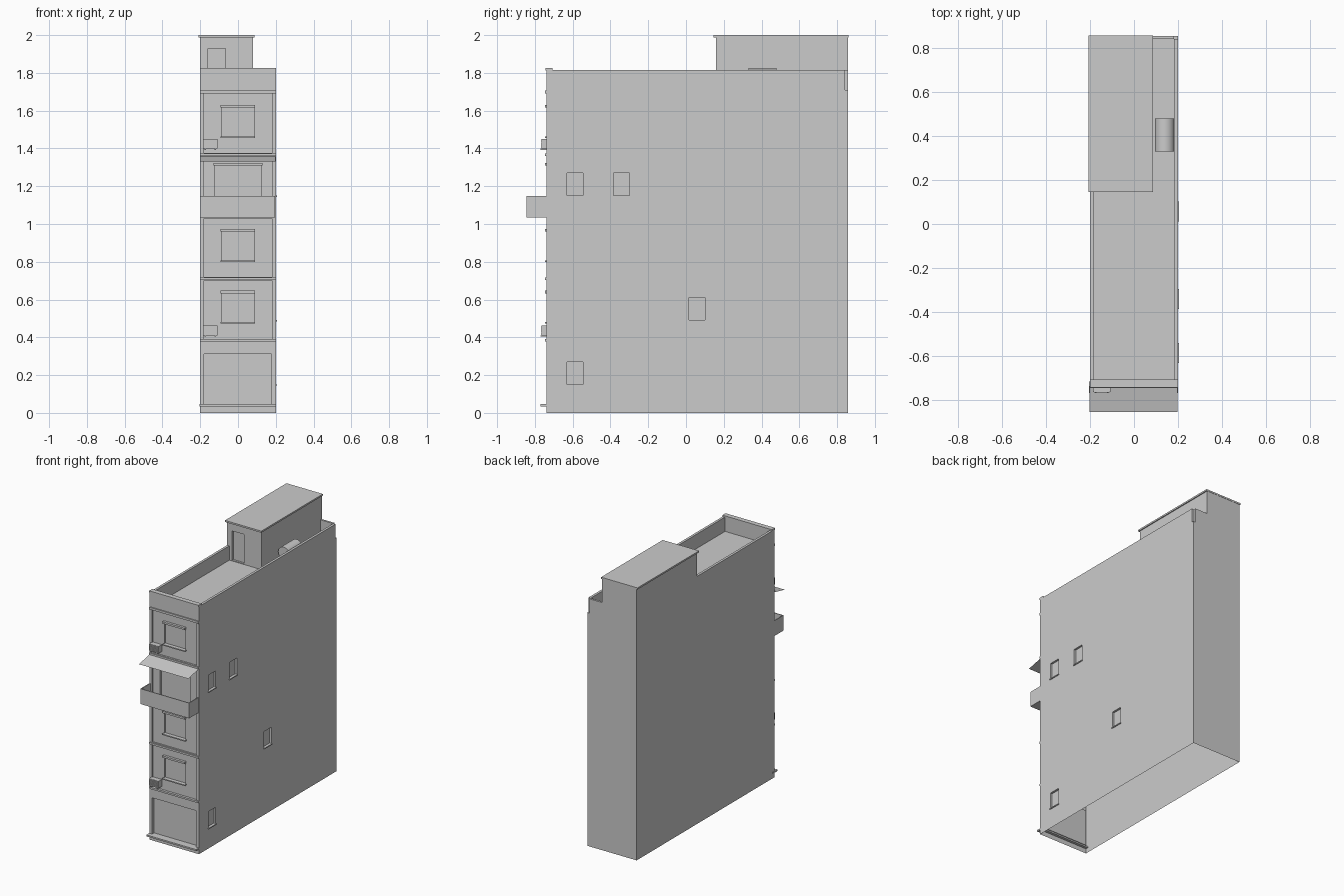
import bpy, bmesh, math
from mathutils import Matrix, Vector

if "Cube" in bpy.data.objects:
    bpy.data.objects.remove(bpy.data.objects["Cube"])

FRONT = -0.738


def make(name, bm):
    me = bpy.data.meshes.new(name)
    bm.to_mesh(me)
    bm.free()
    ob = bpy.data.objects.new(name, me)
    bpy.context.collection.objects.link(ob)
    return ob


def boxes(name, *extents):
    """One object from boxes given as (x0, x1, y0, y1, z0, z1)."""
    bm = bmesh.new()
    for x0, x1, y0, y1, z0, z1 in extents:
        mid = Vector(((x0 + x1) / 2, (y0 + y1) / 2, (z0 + z1) / 2))
        size = Vector((x1 - x0, y1 - y0, z1 - z0))
        bmesh.ops.create_cube(bm, size=1, matrix=Matrix.Translation(mid) @ Matrix.Diagonal(size.to_4d()))
    return make(name, bm)


def carve(ob, cuts):
    """Cut each box out of ob, then bake the result."""
    cutters = []
    for c in cuts:
        cutter = boxes("cutter", c)
        cutter.hide_render = True
        mod = ob.modifiers.new("cut", 'BOOLEAN')
        mod.operation, mod.solver, mod.object = 'DIFFERENCE', 'EXACT', cutter
        cutters.append(cutter)
    bpy.context.view_layer.update()
    dg = bpy.context.evaluated_depsgraph_get()
    baked = bpy.data.meshes.new_from_object(ob.evaluated_get(dg))
    ob.modifiers.clear()
    ob.data = baked
    for c in cutters:
        bpy.data.objects.remove(c)


# Layout: facade panels and windows as z ranges, side windows as (y, z) corners
panels = [(0.39, 0.70), (0.72, 1.03), (1.045, 1.33), (1.375, 1.69)]
windows = [(0.477, 0.645), (0.803, 0.972), (1.46, 1.628)]
side_windows = [(-0.63, 1.147), (-0.385, 1.147), (0.015, 0.487), (-0.63, 0.147)]

# Main body with roof well, facade recesses and side windows
body = boxes("building_body", (-0.2, 0.2, FRONT, 0.857, 0, 1.815))
cuts = [(-0.182, 0.182, -0.712, 0.842, 1.71, 2.1),
        (-0.3, 0.08, 0.16, 1.0, 1.71, 2.1),
        (0.182, 0.3, 0.842, 1.0, 1.71, 2.1),
        (-0.18, 0.178, -1, FRONT + 0.025, 0.045, 0.312)]
cuts += [(-0.181, 0.181, -1, FRONT + 0.01, a, b) for a, b in panels]
cuts += [(-0.087, 0.085, -1, FRONT + 0.025, a, b) for a, b in windows]
cuts += [(-0.123, 0.123, -1, FRONT + 0.028, 1.05, 1.315)]
cuts += [(0.185, 0.3, y, y + 0.085, z, z + 0.123) for y, z in side_windows]
carve(body, cuts)

# The shell is open underneath
bm = bmesh.new()
bm.from_mesh(body.data)
under = [f for f in bm.faces if f.normal.z < -0.9 and f.calc_center_median().z < 0.001]
bmesh.ops.delete(bm, geom=under, context='FACES')
bm.to_mesh(body.data)
bm.free()

# Front coping and entrance step
boxes("front_coping", (-0.2, 0.2, -0.744, -0.708, 1.812, 1.826))
boxes("entrance_step", (-0.204, 0.2, -0.77, FRONT + 0.02, 0.035, 0.046))

# Thin floor bands across the facade
boxes("floor_bands", *[(-0.2, 0.2, FRONT - 0.008, FRONT + 0.005, a, b)
                       for a, b in [(0.377, 0.39), (0.703, 0.717), (1.36, 1.373), (1.692, 1.708)]])

# Window lintels and sills
trim = []
for a, b in windows:
    trim.append((-0.092, 0.09, FRONT - 0.008, FRONT + 0.02, b - 0.012, b + 0.002))
    trim.append((-0.093, 0.091, FRONT - 0.008, FRONT + 0.02, a - 0.004, a + 0.004))
trim.append((-0.13, 0.13, FRONT - 0.008, FRONT + 0.02, 1.31, 1.322))
boxes("front_window_trim", *trim)
boxes("side_window_sills", *[(0.186, 0.206, y - 0.003, y + 0.088, z - 0.003, z + 0.004)
                             for y, z in side_windows])

# Balcony: floor, front and side parapets
boxes("balcony",
      (-0.2, 0.195, -0.845, FRONT, 1.035, 1.045),
      (-0.2, 0.195, -0.845, -0.839, 1.045, 1.147),
      (-0.2, -0.194, -0.839, FRONT, 1.045, 1.147),
      (0.189, 0.195, -0.839, FRONT, 1.045, 1.147))

# Sloping sheet awning above the balcony
bm = bmesh.new()
bm.faces.new([bm.verts.new(v) for v in [(-0.202, -0.857, 1.33), (0.198, -0.857, 1.33),
                                        (0.198, FRONT, 1.357), (-0.202, FRONT, 1.357)]])
make("awning", bm)

# Wall-mounted air conditioners: case, grille slats and brackets
for i, z in enumerate((0.405, 1.393)):
    parts = [(-0.186, -0.108, -0.765, FRONT + 0.01, z + 0.006, z + 0.057)]
    parts += [(-0.183, -0.111, -0.768, -0.764, z + 0.010 + k * 0.006, z + 0.013 + k * 0.006)
              for k in range(8)]
    parts += [(x, x + 0.008, -0.769, FRONT + 0.01, z, z + 0.006) for x in (-0.178, -0.124)]
    boxes(f"air_conditioner_{i + 1}", *parts)

# Rooftop stair house with recessed door and slab roof
house = boxes("stair_house", (-0.2, 0.08, 0.16, 0.857, 1.71, 1.99))
carve(house, [(-0.16, -0.065, 0, 0.175, 1.715, 1.93)])
boxes("stair_house_roof", (-0.208, 0.087, 0.146, 0.859, 1.988, 2.0))

# Horizontal water tank on two cradles
bm = bmesh.new()
bmesh.ops.create_cone(bm, cap_ends=True, segments=32, radius1=0.045, radius2=0.045, depth=0.15,
                      matrix=Matrix.Translation((0.14, 0.405, 1.782)) @ Matrix.Rotation(math.pi / 2, 4, 'X'))
tank = make("water_tank", bm)
bpy.context.view_layer.objects.active = tank
tank.select_set(True)
bpy.ops.object.shade_smooth_by_angle()
boxes("tank_cradles", *[(0.115, 0.165, y, y + 0.015, 1.71, 1.745) for y in (0.355, 0.44)])
